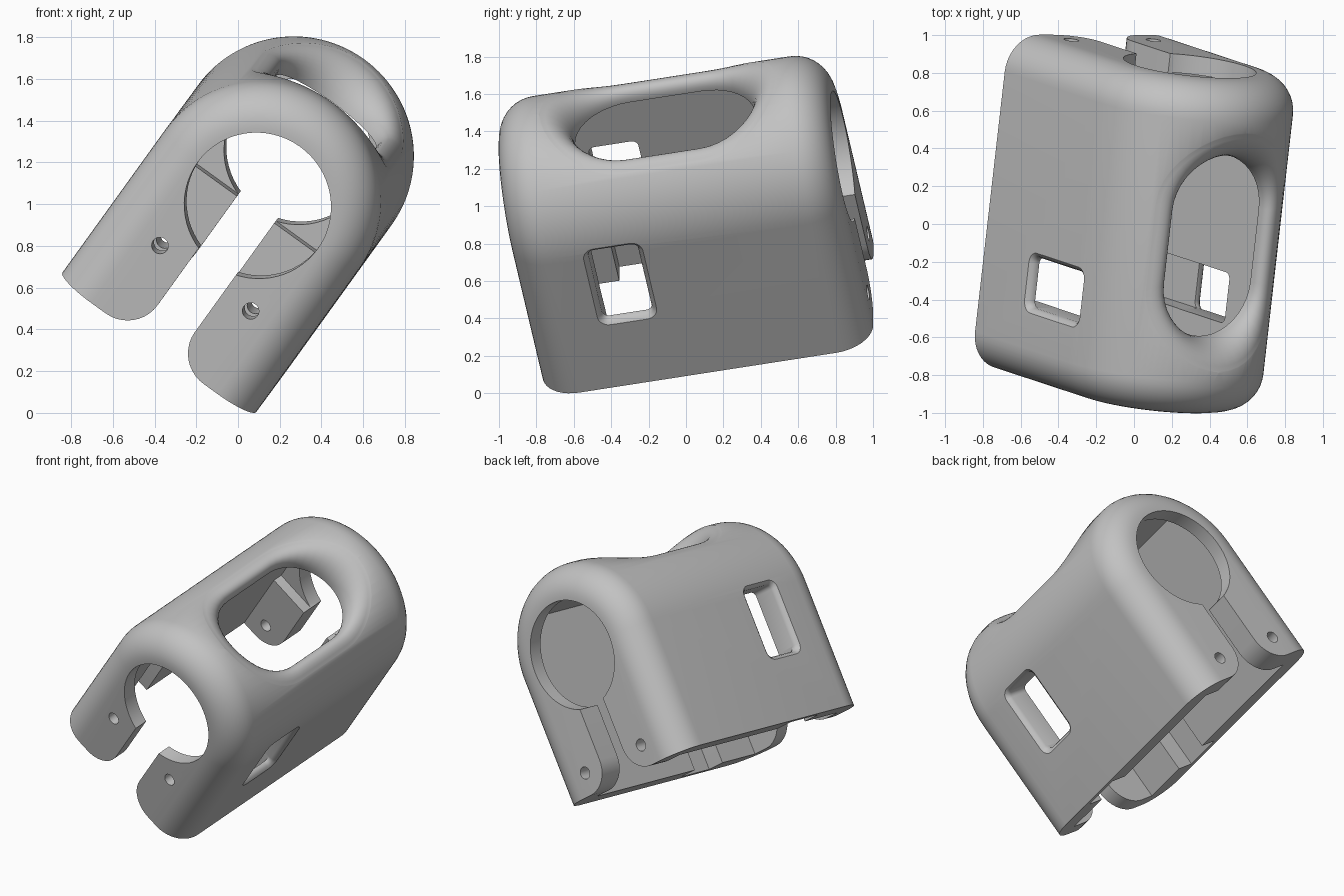
import bpy, bmesh
from math import sin, cos, pi, sqrt
from mathutils import Matrix, Vector

if "Cube" in bpy.data.objects:
    bpy.data.objects.remove(bpy.data.objects["Cube"])

W = 0.572       # outer half width and crown radius
HALF = 0.90     # half length along the tunnel
BOTTOM = -0.86  # lower edge of the walls, below the crown centre
FILLET = 0.20
HOLE = 0.355    # end hole radius, also the height of the inner ceiling
INNER = 0.395   # half width of the hollow
GAP = 0.11


def loft(name, rings):
    """Closed solid through rings of equal point count."""
    bm = bmesh.new()
    loops = [[bm.verts.new(p) for p in ring] for ring in rings]
    n = len(loops[0])
    for lo, hi in zip(loops, loops[1:]):
        for i in range(n):
            j = (i + 1) % n
            bm.faces.new((lo[i], lo[j], hi[j], hi[i]))
    bm.faces.new(loops[0])
    bm.faces.new(loops[-1])
    bmesh.ops.recalc_face_normals(bm, faces=bm.faces)
    mesh = bpy.data.meshes.new(name)
    bm.to_mesh(mesh)
    bm.free()
    obj = bpy.data.objects.new(name, mesh)
    bpy.context.collection.objects.link(obj)
    return obj


def arch(w, bottom, y, n=56):
    arc = [(w * cos(pi * i / n), y, w * sin(pi * i / n)) for i in range(n + 1)]
    return [(w, y, bottom)] + arc + [(-w, y, bottom)]


def rounded_rect(hx, hy, r, n=10):
    pts = []
    for q, (sx, sy) in enumerate(((1, 1), (-1, 1), (-1, -1), (1, -1))):
        for i in range(n + 1):
            t = pi / 2 * (q + i / n)
            pts.append((sx * (hx - r) + r * cos(t), sy * (hy - r) + r * sin(t)))
    return pts


def along_y(name, outline, y0, y1):
    return loft(name, [[(x, y, z) for x, z in outline] for y in (y0, y1)])


def along_x(name, outline, x0, x1):
    return loft(name, [[(x, y, z) for y, z in outline] for x in (x0, x1)])


def circle(cx, cz, r, n):
    return [(cx + r * cos(2 * pi * i / n), cz + r * sin(2 * pi * i / n)) for i in range(n)]


# Rounded outer body
steps = [pi / 2 * i / 10 for i in range(11)]
ends = [(FILLET * (1 - sin(t)), HALF - FILLET * (1 - cos(t))) for t in steps]
rings = [arch(W - d, BOTTOM, -y) for d, y in ends]
rings += [arch(W - d, BOTTOM, y) for d, y in reversed(ends)]
body = loft("clamp_housing", rings)
cutters = []

# Square hollow inside, leaving thicker lower lugs on the back legs
low = BOTTOM - 0.1
hollow = [(-0.8, low), (-0.8, HOLE), (0.8, HOLE), (0.8, -0.335), (0.73, -0.335), (0.73, low)]
cutters.append(along_x("hollow_cutter", hollow, -INNER, INNER))

# Round hole through both end plates
cutters.append(along_y("hole_cutter", circle(0, 0, HOLE - 0.001, 64), -1.1, 1.1))

# Gap between the legs, with rounded lower corners
r = 0.18
side = [(GAP, -0.2)]
side += [(GAP + r - r * cos(t), BOTTOM + r - r * sin(t)) for t in steps]
side.append((GAP + r, low))
gap = side + [(-x, z) for x, z in reversed(side)]
cutters.append(along_y("leg_gap_cutter", gap, -1.1, 1.1))

# Screw holes in the legs, lower on the back
for x in (-0.268, 0.268):
    for z, y0, y1 in ((-0.437, -1.1, -0.5), (-0.715, 0.5, 1.1)):
        cutters.append(along_y("screw_hole_cutter", circle(x, z, 0.04, 20), y0, y1))


# Long crown opening with a soft flared rim between ceiling and crown
def crown(x):
    return sqrt(W * W - x * x)


def opening(d):
    return rounded_rect(0.295 + d, 0.49 + 1.3 * d, 0.295 + d)


flare = 0.135
base = opening(0)
rings = [[(x, y, 0.2) for x, y in base]]
for i in range(11):
    t = 1.42 * i / 10
    rings.append([(x, y, crown(x) - (crown(bx) - HOLE - 0.01) * (1 - sin(t)))
                  for (x, y), (bx, by) in zip(opening(flare * (1 - cos(t))), base)])
rings.append([(x, y, crown(x) + 0.01) for x, y in opening(flare)])
rings.append([(x, y, 0.9) for x, y in opening(flare)])
cutters.append(loft("crown_opening_cutter", rings))

# Side windows with eased rims, and a channel inside each running down from it
for s in (-1, 1):
    rings = []
    for d, x in ((0, 0.3), (0, W - 0.035), (0.008, W - 0.015), (0.03, W + 0.003), (0.03, W + 0.1)):
        rings.append([(s * x, -0.35 + a, -0.198 + u)
                      for a, u in rounded_rect(0.135 + d, 0.228 + d, 0.035 + d, 5)])
    cutters.append(loft("window_cutter", rings))
    channel = [(-0.484, low), (-0.484, -0.1), (-0.216, -0.1), (-0.216, low)]
    cutters.append(along_x("channel_cutter", channel, s * 0.3, s * (W - 0.05)))

# Carve the body
for c in cutters:
    c.hide_render = True
    mod = body.modifiers.new("cut", "BOOLEAN")
    mod.operation = "DIFFERENCE"
    mod.solver = "EXACT"
    mod.object = c
bpy.context.view_layer.update()
graph = bpy.context.evaluated_depsgraph_get()
carved = bpy.data.meshes.new_from_object(body.evaluated_get(graph))
body.modifiers.clear()
body.data = carved
for c in cutters:
    bpy.data.objects.remove(c)

# Lean the part into its resting pose
along = Vector((0.112, 0.982, 0.152)).normalized()
up = Vector((0.574, -0.189, 0.797))
up = (up - up.dot(along) * along).normalized()
across = along.cross(up)
carved.transform(Matrix((across, along, up)).transposed().to_4x4())
pts = [v.co for v in carved.vertices]
lo = Vector([min(p[i] for p in pts) for i in range(3)])
hi = Vector([max(p[i] for p in pts) for i in range(3)])
carved.transform(Matrix.Translation((-(lo.x + hi.x) / 2, -(lo.y + hi.y) / 2, -lo.z)))

# Plain grey material
grey = bpy.data.materials.new("plain_grey")
grey.use_nodes = True
colour = (0.54, 0.54, 0.54, 1)
grey.diffuse_color = colour
grey.node_tree.nodes["Principled BSDF"].inputs["Base Color"].default_value = colour
carved.materials.clear()
carved.materials.append(grey)
for p in carved.polygons:
    p.material_index = 0

bpy.ops.object.select_all(action="DESELECT")
body.select_set(True)
bpy.context.view_layer.objects.active = body
bpy.ops.object.shade_smooth_by_angle(angle=0.6)
